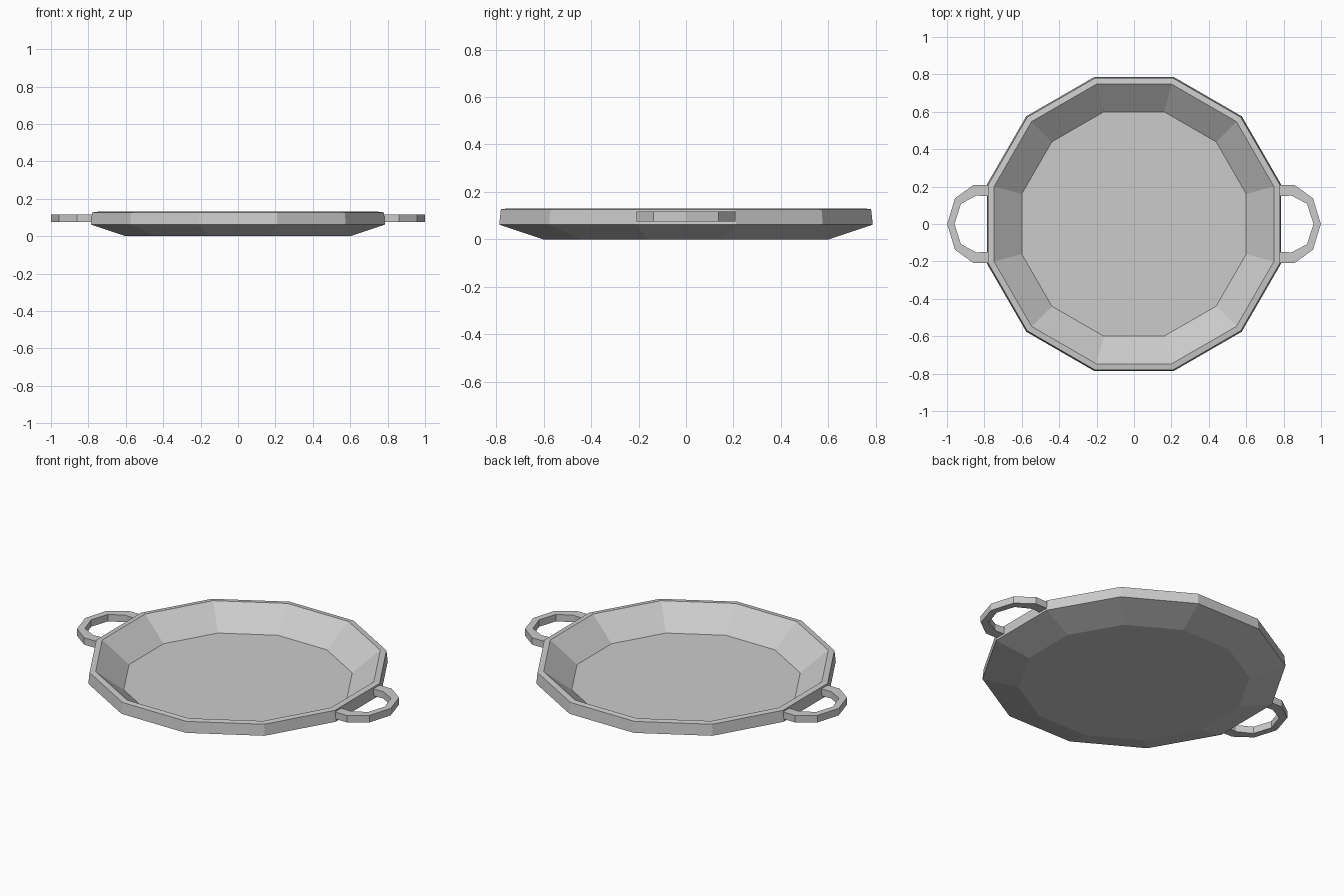
import bpy
import bmesh
from math import cos, sin, pi

SIDES = 12

cube = bpy.data.objects.get("Cube")
if cube:
    bpy.data.objects.remove(cube, do_unlink=True)

# Single grey metal colour
grey = bpy.data.materials.new("grey_metal")
grey.use_nodes = True
grey.diffuse_color = (0.6, 0.6, 0.6, 1)
grey.node_tree.nodes["Principled BSDF"].inputs["Base Color"].default_value = (0.6, 0.6, 0.6, 1)


def add_object(name, bm):
    bmesh.ops.recalc_face_normals(bm, faces=bm.faces[:])
    mesh = bpy.data.meshes.new(name)
    bm.to_mesh(mesh)
    bm.free()
    mesh.materials.append(grey)
    obj = bpy.data.objects.new(name, mesh)
    bpy.context.collection.objects.link(obj)
    return obj


def turned(name, profile):
    """Revolve (flat-side distance, height) pairs into a faceted solid."""
    bm = bmesh.new()
    rings = []
    for dist, z in profile:
        r = dist / cos(pi / SIDES)
        angles = [(2 * i + 1) * pi / SIDES for i in range(SIDES)]
        rings.append([bm.verts.new((r * cos(a), r * sin(a), z)) for a in angles])
    for low, high in zip(rings, rings[1:]):
        for i in range(SIDES):
            j = (i + 1) % SIDES
            bm.faces.new((low[i], low[j], high[j], high[i]))
    bm.faces.new(rings[0])
    bm.faces.new(rings[-1])
    return add_object(name, bm)


def handle(name, side):
    """Flat-sided loop bar sticking out from the rim."""
    outer = [(0.775, 0.208), (0.86, 0.208), (0.957, 0.137), (0.999, 0)]
    inner = [(0.77, 0.148), (0.842, 0.152), (0.925, 0.108), (0.96, 0)]
    bottom, top = 0.076, 0.117
    bm = bmesh.new()
    sections = []
    # Half outline, then its mirror image
    pairs = list(zip(outer, inner))
    half = [(o, i, 1) for o, i in pairs] + [(o, i, -1) for o, i in pairs[-2::-1]]
    for o, i, m in half:
        corners = [(o, bottom), (o, top), (i, top), (i, bottom)]
        sections.append([bm.verts.new((side * p[0], m * p[1], z)) for p, z in corners])
    for a, b in zip(sections, sections[1:]):
        for k in range(4):
            n = (k + 1) % 4
            bm.faces.new((a[k], a[n], b[n], b[k]))
    bm.faces.new(sections[0])
    bm.faces.new(sections[-1])
    return add_object(name, bm)


# Shallow pan: base, flared underside, upright band, rim, sloping inside, floor
turned("pan_body", [(0.60, 0), (0.787, 0.062), (0.780, 0.127),
                    (0.748, 0.131), (0.60, 0.01)])

# Side handles
handle("left_handle", 1)
handle("right_handle", -1)
